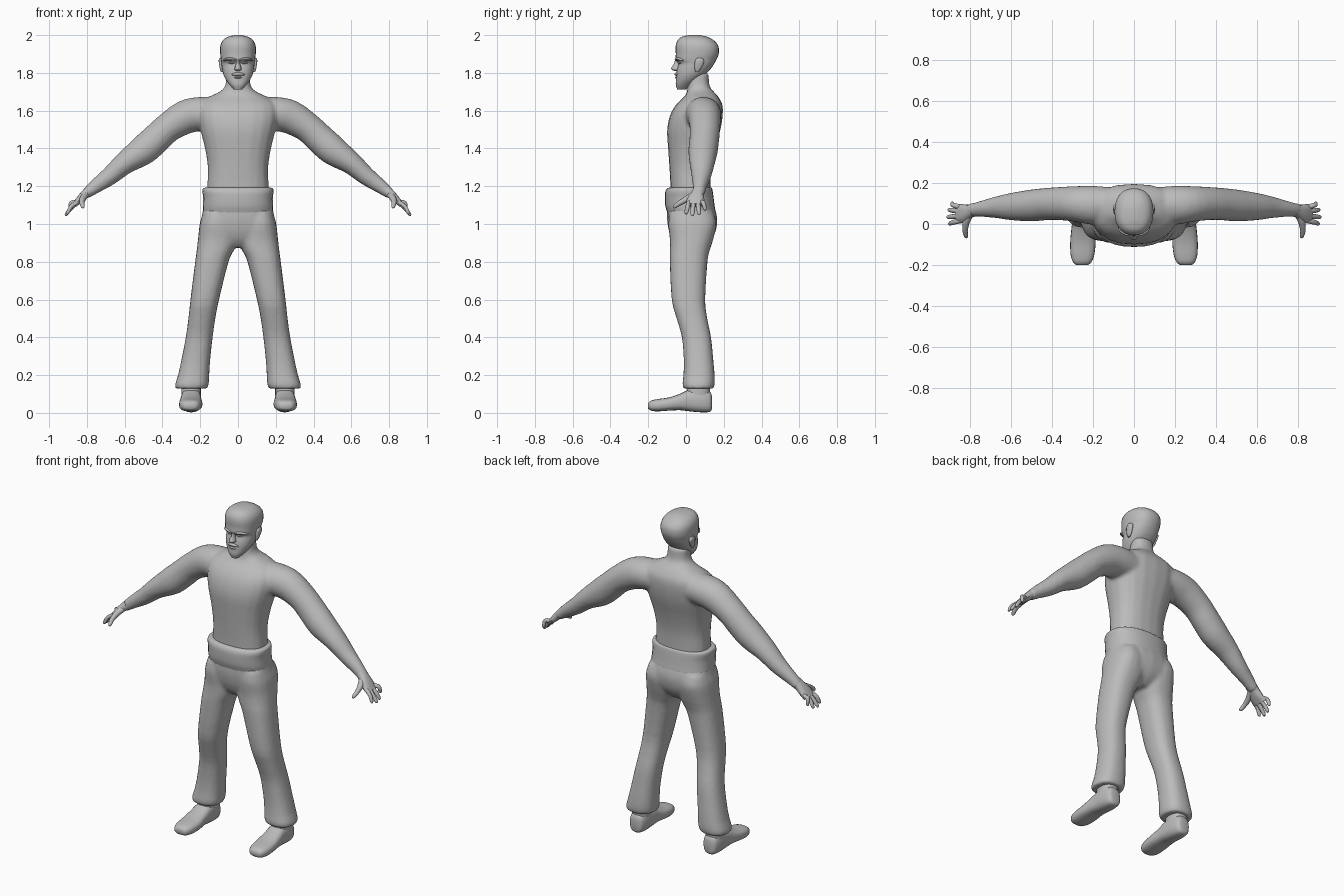
import bpy, bmesh, math
from mathutils import Vector

grey = bpy.data.materials.new("plain grey")
grey.diffuse_color = (0.5, 0.5, 0.5, 1)


def catmull(a, b, c, d, t):
    return [0.5 * (2 * q + (r - p) * t + (2 * p - 5 * q + 4 * r - s) * t * t
                   + (3 * q - p - 3 * r + s) * t ** 3) for p, q, r, s in zip(a, b, c, d)]


def refine(rows, steps):
    """Smoothly fill in extra rows between the given ones."""
    out = []
    for i in range(len(rows) - 1):
        a, d = rows[max(i - 1, 0)], rows[min(i + 2, len(rows) - 1)]
        out += [catmull(a, rows[i], rows[i + 1], d, k / steps) for k in range(steps)]
    return out + [list(rows[-1])]


def upright(rows, cx=0, power=2.4, steps=3):
    """Rows (z, left, right, front, back) become horizontal rings."""
    return [(Vector((cx + (l + r) / 2, (f + b) / 2, z)), Vector(((r - l) / 2, 0, 0)),
             Vector((0, (b - f) / 2, 0)), power) for z, l, r, f, b in refine(rows, steps)]


def body(rows, **kw):
    """Symmetric rows (z, half width, front, back)."""
    return upright([(z, -w, w, f, b) for z, w, f, b in rows], **kw)


def tube(rows, steps=3, power=2.0):
    """Rows (x, y, z, radius along y, other radius) become rings across a path."""
    rows = refine(rows, steps)
    rings = []
    for i, r in enumerate(rows):
        t = Vector(rows[min(i + 1, len(rows) - 1)][:3]) - Vector(rows[max(i - 1, 0)][:3])
        t.normalize()
        v = t.cross(Vector((0, 1, 0))).normalized()
        u = v.cross(t).normalized()
        rings.append((Vector(r[:3]), u * r[3], v * r[4], power))
    return rings


def add_loft(bm, rings, sides, sign):
    loops = []
    for c, u, v, n in rings:
        loop = []
        for k in range(sides):
            a = math.tau * k / sides
            ca, sa = math.cos(a), math.sin(a)
            p = c + u * math.copysign(abs(ca) ** (2 / n), ca) + v * math.copysign(abs(sa) ** (2 / n), sa)
            loop.append(bm.verts.new((p.x * sign, p.y, p.z)))
        loops.append(loop)
    for a, b in zip(loops, loops[1:]):
        for k in range(sides):
            j = (k + 1) % sides
            bm.faces.new((a[k], a[j], b[j], b[k]))
    bm.faces.new(loops[0])
    bm.faces.new(loops[-1])


def make(name, centre=(), paired=(), sides=20, blend=0, soften=4):
    """Build an object from central lofts and mirrored lofts, optionally fused."""
    bm = bmesh.new()
    for rings in centre:
        add_loft(bm, rings, sides, 1)
    for rings in paired:
        for sign in (1, -1):
            add_loft(bm, rings, sides, sign)
    bmesh.ops.recalc_face_normals(bm, faces=bm.faces)
    mesh = bpy.data.meshes.new(name)
    bm.to_mesh(mesh)
    bm.free()
    mesh.materials.append(grey)
    ob = bpy.data.objects.new(name, mesh)
    bpy.context.collection.objects.link(ob)
    bpy.ops.object.select_all(action='DESELECT')
    ob.select_set(True)
    bpy.context.view_layer.objects.active = ob
    bpy.ops.object.shade_smooth_by_angle(angle=math.radians(50))
    if blend:
        m = ob.modifiers.new("fuse", 'REMESH')
        m.mode, m.voxel_size, m.use_smooth_shade = 'VOXEL', blend, True
        s = ob.modifiers.new("soften", 'SMOOTH')
        s.factor, s.iterations = 0.5, soften
    return ob


# Torso, neck and arms fused into one upper body
torso = body([(1.12, .165, -.085, .13), (1.2, .163, -.083, .13), (1.3, .16, -.088, .135),
              (1.4, .175, -.095, .155), (1.5, .2, -.1, .183), (1.58, .215, -.083, .195),
              (1.635, .205, -.05, .192), (1.675, .15, -.008, .17), (1.7, .098, .005, .148),
              (1.73, .068, .008, .125), (1.8, .062, .01, .12)])
arm = tube([(.1, .095, 1.585, .085, .085), (.2, .092, 1.583, .095, .09), (.28, .098, 1.565, .088, .09),
            (.37, .1, 1.51, .081, .079), (.435, .097, 1.45, .079, .08), (.505, .09, 1.388, .078, .079),
            (.6, .085, 1.322, .067, .06), (.68, .081, 1.253, .052, .049), (.76, .072, 1.195, .037, .037),
            (.81, .065, 1.155, .033, .026)])
make("upper_body", [torso], [arm], blend=.011)

# Hands: palm, four fingers and thumb
palm = tube([(.785, .066, 1.178, .031, .028), (.81, .06, 1.157, .035, .024),
             (.837, .052, 1.13, .046, .02), (.866, .05, 1.1, .048, .013)], power=2.5)
fingers = [tube([(.85, y0, 1.117, .012, .012), (.884, (y0 + y) / 2, z + .04, .012, .011),
                 (x - .003, y, z + .01, .01, .009), (x, y, z, .005, .005)])
           for y0, x, y, z in ((.015, .903, .002, 1.052), (.039, .911, .034, 1.043),
                               (.063, .906, .069, 1.048), (.084, .892, .1, 1.072))]
thumb = tube([(.805, .045, 1.155, .018, .018), (.822, .005, 1.133, .017, .017),
              (.826, -.035, 1.11, .013, .013), (.821, -.06, 1.092, .01, .01),
              (.82, -.067, 1.086, .004, .004)])
make("hands", paired=[palm, thumb] + fingers, sides=10)

# Trousers: seat and two flared legs
seat = body([(1.12, .178, -.095, .14), (1.07, .187, -.1, .157), (1.02, .195, -.1, .166),
             (.96, .19, -.09, .157), (.91, .13, -.07, .13), (.875, .06, -.04, .09)])
leg = upright([(1.06, .03, .185, -.085, .145), (1.0, .01, .203, -.094, .162), (.92, .004, .212, -.086, .145),
               (.86, .022, .219, -.086, .126), (.8, .05, .227, -.086, .114), (.6, .1, .252, -.076, .102),
               (.5, .12, .263, -.05, .113), (.4, .134, .277, -.022, .133), (.28, .147, .3, -.012, .145),
               (.2, .152, .318, -.014, .152), (.15, .155, .333, -.019, .152), (.128, .165, .331, -.012, .144)])
make("trousers", [seat], [leg], blend=.011, soften=3)

# Waistband rolled over the top of the trousers
band = body([(1.05, .182, -.096, .155), (1.075, .186, -.104, .155), (1.1, .185, -.11, .151),
             (1.14, .184, -.112, .146), (1.17, .188, -.11, .142), (1.188, .185, -.1, .138),
             (1.193, .17, -.086, .132)])
make("waistband", [band], sides=28)

# Shoes run from heel to toe, with an ankle above
shoe = [(Vector((cx, y, (lo + hi) / 2)), Vector((w, 0, 0)), Vector((0, 0, (hi - lo) / 2)), 2.7)
        for y, cx, w, lo, hi in refine([
            (.137, .248, .025, .02, .09), (.125, .248, .042, .005, .115), (.08, .248, .052, .003, .13),
            (.02, .248, .054, .008, .125), (-.03, .25, .057, .014, .102), (-.09, .25, .062, .012, .082),
            (-.15, .252, .058, .008, .073), (-.185, .253, .046, .012, .065), (-.2, .254, .03, .022, .052)], 3)]
ankle = body([(.06, .05, .0, .125), (.13, .052, .005, .128), (.2, .05, .01, .125)], cx=.248)
make("shoes", paired=[shoe, ankle])

# Head with jaw, brow and rounded skull
skull = body([(1.712, .022, -.046, .0), (1.735, .043, -.054, .03), (1.76, .062, -.053, .062),
              (1.79, .077, -.052, .1), (1.82, .084, -.048, .13), (1.85, .088, -.04, .15),
              (1.868, .09, -.055, .16), (1.9, .094, -.054, .173), (1.94, .094, -.055, .172),
              (1.97, .082, -.046, .15), (1.99, .057, -.025, .115), (2.0, .018, .015, .075)], power=2.3)
make("head", [skull], sides=28)

# Nose wedge, moustache and lower lip
nose = body([(1.868, .01, -.058, -.02), (1.845, .012, -.066, -.02), (1.825, .018, -.079, -.02),
             (1.816, .018, -.074, -.02), (1.81, .01, -.06, -.02)], power=2.0)
make("nose", [nose], sides=12)
lip = body([(1.803, .012, -.054, -.03), (1.795, .034, -.061, -.02), (1.788, .036, -.058, -.02),
            (1.784, .02, -.052, -.02)])
lower_lip = body([(1.782, .018, -.053, -.02), (1.776, .024, -.06, -.02), (1.769, .015, -.053, -.02)])
make("mouth", [lip, lower_lip], sides=16)

# Brows, narrow eyes and ears
brow = tube([(.008, -.05, 1.868, .01, .006), (.035, -.046, 1.874, .012, .008),
             (.06, -.033, 1.873, .011, .007), (.075, -.015, 1.866, .006, .004)])
eye = tube([(.018, -.036, 1.852, .003, .002), (.033, -.036, 1.853, .009, .006),
            (.05, -.026, 1.853, .003, .002)])
make("brows_and_eyes", paired=[brow, eye], sides=10)
ear = upright([(1.805, .08, .09, .05, .065), (1.82, .078, .096, .046, .078), (1.85, .08, .101, .045, .094),
               (1.868, .08, .102, .05, .095), (1.878, .085, .098, .06, .085)])
make("ears", paired=[ear], sides=12)
